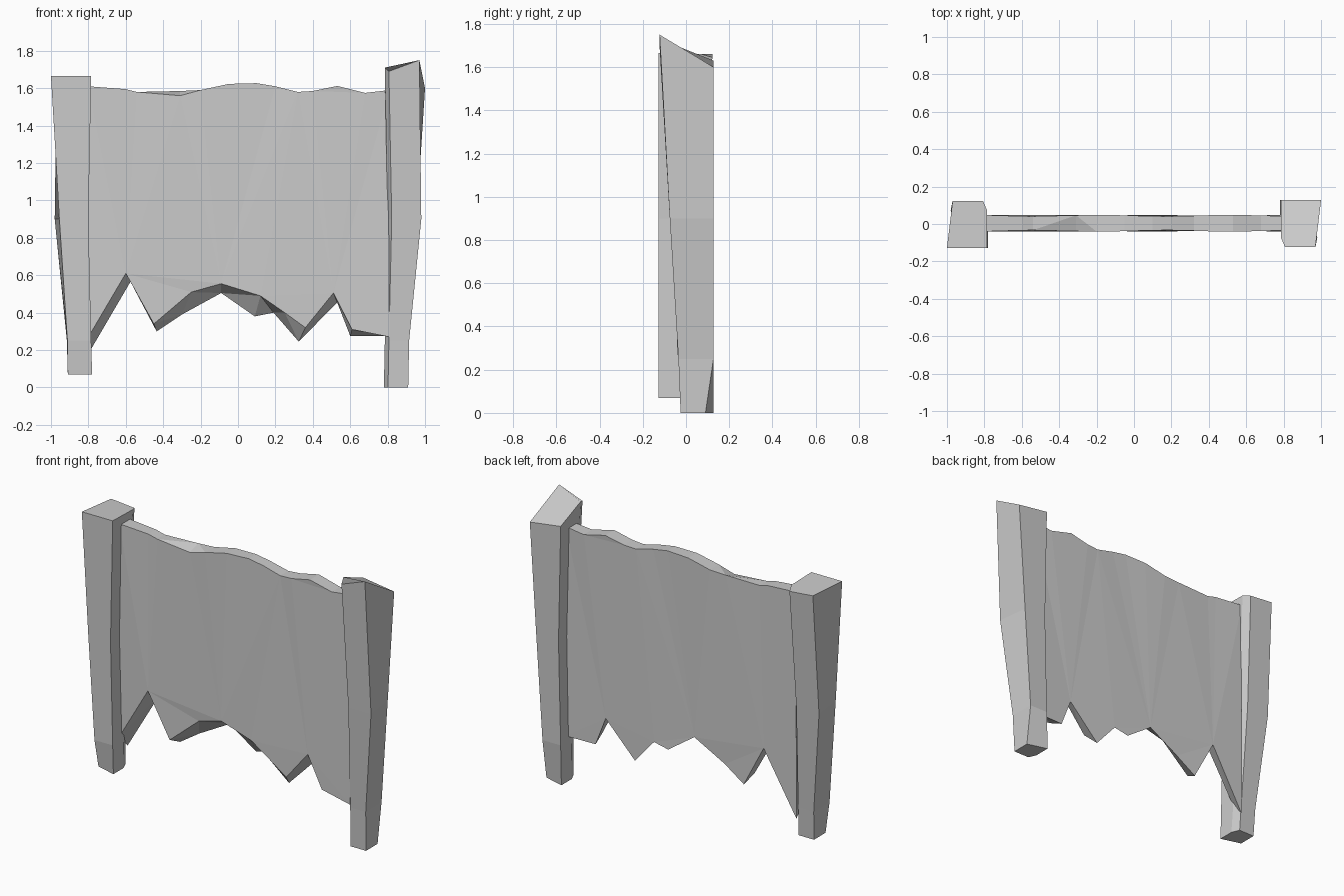
import bpy, bmesh, math

cube = bpy.data.objects.get("Cube")
if cube:
    bpy.data.objects.remove(cube)

GREY = (0.6, 0.6, 0.6, 1)
stone = bpy.data.materials.new("plain grey")
stone.use_nodes = True
stone.diffuse_color = GREY
stone.node_tree.nodes["Principled BSDF"].inputs["Base Color"].default_value = GREY


def loft(name, rings, triangulate=False):
    """Join matching closed rings of points and cap both ends."""
    bm = bmesh.new()
    loops = [[bm.verts.new(p) for p in ring] for ring in rings]
    n = len(loops[0])
    for a, b in zip(loops, loops[1:]):
        for i in range(n):
            j = (i + 1) % n
            bm.faces.new((a[i], a[j], b[j], b[i]))
    bm.faces.new(loops[0][::-1])
    bm.faces.new(loops[-1])
    bmesh.ops.recalc_face_normals(bm, faces=bm.faces)
    if triangulate:
        bmesh.ops.triangulate(bm, faces=bm.faces)
    mesh = bpy.data.meshes.new(name)
    bm.to_mesh(mesh)
    bm.free()
    mesh.materials.append(stone)
    obj = bpy.data.objects.new(name, mesh)
    bpy.context.collection.objects.link(obj)


# Tapering post: height, inner x, outer back x, outer front x, front y, outer back y
LEVELS = [
    (0.0, 0.78, 0.91, 0.91, -0.025, 0.09),
    (0.25, 0.785, 0.912, 0.915, -0.035, 0.127),
    (0.9, 0.8, 0.955, 0.98, -0.075, 0.127),
    (1.6, 0.785, 1.0, 0.97, -0.122, 0.127),
]


def post(name, turn, foot, top):
    """One chamfered post; turn = -1 spins it half a turn about z."""
    rings = []
    for k, (z, xi, xb, xf, yf, yb) in enumerate(LEVELS):
        corners = [(xi, 0.127), (xb, yb), (xf, yf), (xi + 0.022, yf), (xi, yf + 0.05)]
        heights = top if k == 3 else [foot if k == 0 else z] * 5
        rings.append([(turn * x, turn * y, h) for (x, y), h in zip(corners, heights)])
    loft(name, rings)


post("left_post", 1, 0.0, [1.63, 1.6, 1.75, 1.69, 1.71])
post("right_post", -1, 0.07, [1.665, 1.665, 1.66, 1.645, 1.66])

# Panel outline: wavy top edge, then the ragged lower edge (x, z)
TOP = [(-0.8, 1.61), (-0.6, 1.595), (-0.54, 1.58), (-0.31, 1.585), (-0.2, 1.59),
       (-0.05, 1.623), (0.1, 1.627), (0.2, 1.61), (0.32, 1.58), (0.4, 1.585),
       (0.53, 1.612), (0.68, 1.575), (0.81, 1.59)]
FRONT = [(0.81, 0.27), (0.61, 0.31), (0.51, 0.505), (0.36, 0.32), (0.25, 0.4),
         (0.12, 0.49), (-0.09, 0.555), (-0.25, 0.51), (-0.45, 0.34), (-0.6, 0.61),
         (-0.8, 0.27)]
BACK = [(0.81, 0.275), (0.6, 0.275), (0.53, 0.455), (0.325, 0.245), (0.19, 0.4),
        (0.09, 0.38), (-0.09, 0.505), (-0.3, 0.39), (-0.435, 0.3), (-0.575, 0.565),
        (-0.8, 0.18)]


def panel_side(lower, side):
    """Gently rippled side; the front dips a little at one spot on top."""
    ring = []
    for x, z in TOP + lower:
        dip = 0.025 if side < 0 and x == -0.31 and z > 1 else 0
        ripple = 0.004 * math.sin(9 * x + 2 * z)
        ring.append((x, 0.004 + side * (0.041 + ripple), z - dip))
    return ring


loft("ragged_panel", [panel_side(FRONT, -1), panel_side(BACK, 1)], triangulate=True)
